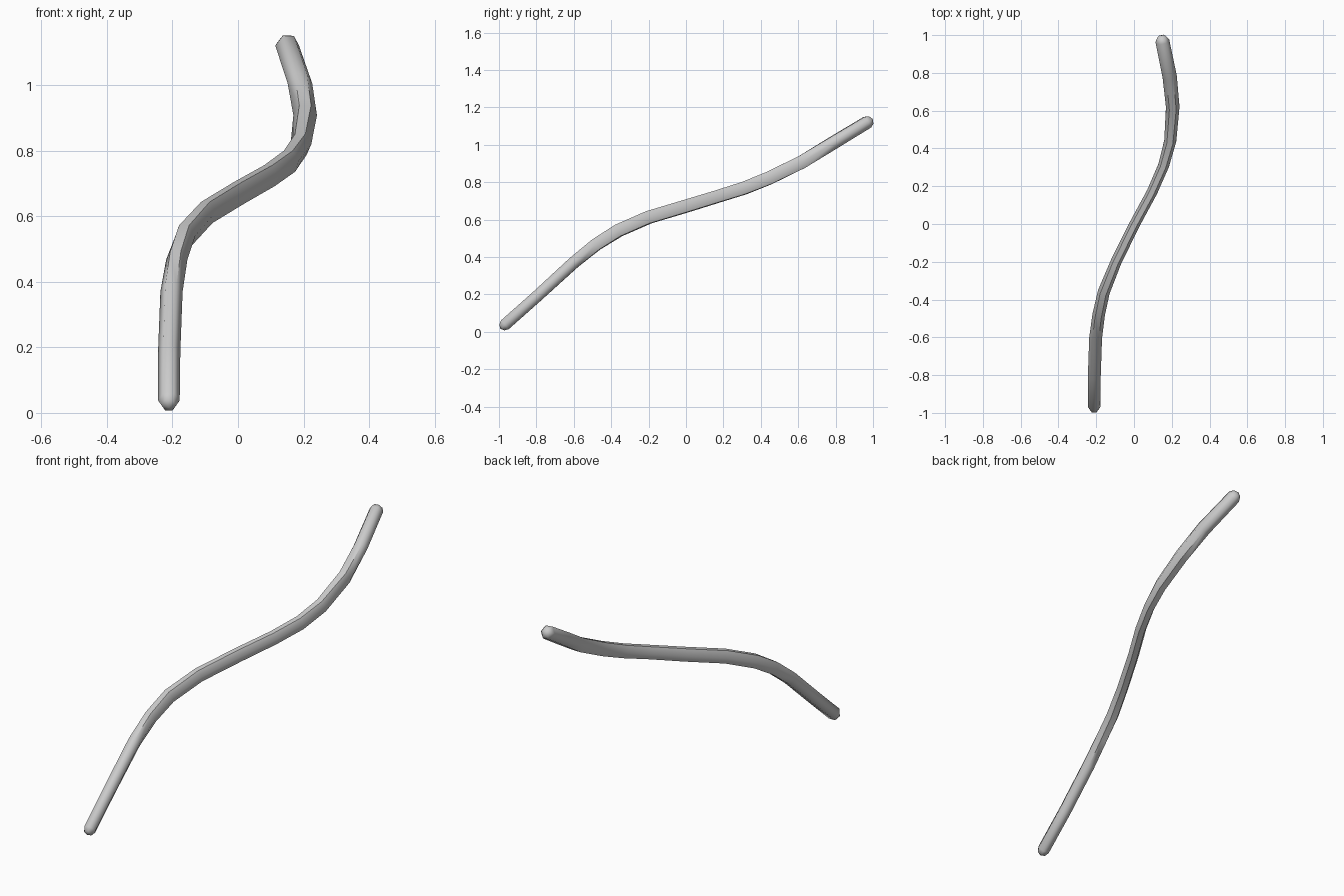
import bpy, bmesh
from math import cos, sin, tau
from mathutils import Vector

if "Cube" in bpy.data.objects:
    bpy.data.objects.remove(bpy.data.objects["Cube"])

SIDES = 6
# centre line: x, y, z, half width, half height
PATH = [
    (-0.211, -0.968, 0.038, 0.033, 0.036),
    (-0.210, -0.800, 0.187, 0.034, 0.036),
    (-0.203, -0.600, 0.370, 0.034, 0.037),
    (-0.187, -0.480, 0.467, 0.033, 0.038),
    (-0.160, -0.360, 0.542, 0.032, 0.039),
    (-0.095, -0.200, 0.612, 0.029, 0.039),
    (0.004, 0.000, 0.672, 0.028, 0.039),
    (0.096, 0.170, 0.724, 0.028, 0.038),
    (0.157, 0.310, 0.768, 0.029, 0.039),
    (0.192, 0.440, 0.820, 0.032, 0.040),
    (0.205, 0.620, 0.908, 0.036, 0.041),
    (0.189, 0.780, 1.006, 0.038, 0.040),
    (0.150, 0.970, 1.121, 0.037, 0.038),
]

bm = bmesh.new()
points = [Vector(p[:3]) for p in PATH]
last = len(PATH) - 1


def add_ring(centre, direction, w, h):
    side = direction.cross(Vector((0, 0, 1))).normalized()
    up = side.cross(direction)
    return [bm.verts.new(centre + side * w * cos(tau * i / SIDES) + up * h * sin(tau * i / SIDES))
            for i in range(SIDES)]


# rings along the bent rod, with a smaller ring rounding each end
rings = []
for i, (x, y, z, w, h) in enumerate(PATH):
    d = (points[min(i + 1, last)] - points[max(i - 1, 0)]).normalized()
    if i == 0:
        rings.append(add_ring(points[i] - d * 0.022, d, w * 0.68, h * 0.68))
    rings.append(add_ring(points[i], d, w, h))
    if i == last:
        rings.append(add_ring(points[i] + d * 0.022, d, w * 0.68, h * 0.68))
for a, b in zip(rings, rings[1:]):
    for i in range(SIDES):
        j = (i + 1) % SIDES
        bm.faces.new((a[i], a[j], b[j], b[i]))

# end caps
d0 = (points[1] - points[0]).normalized()
d1 = (points[last] - points[last - 1]).normalized()
for ring, tip in ((rings[0], points[0] - d0 * 0.033), (rings[-1], points[last] + d1 * 0.033)):
    v = bm.verts.new(tip)
    for i in range(SIDES):
        bm.faces.new((ring[i], ring[(i + 1) % SIDES], v))
bmesh.ops.recalc_face_normals(bm, faces=bm.faces)

mesh = bpy.data.meshes.new("bent_rod")
bm.to_mesh(mesh)
bm.free()
rod = bpy.data.objects.new("bent_rod", mesh)
bpy.context.collection.objects.link(rod)
bpy.context.view_layer.objects.active = rod
rod.select_set(True)
bpy.ops.object.shade_smooth_by_angle(angle=1.08)
